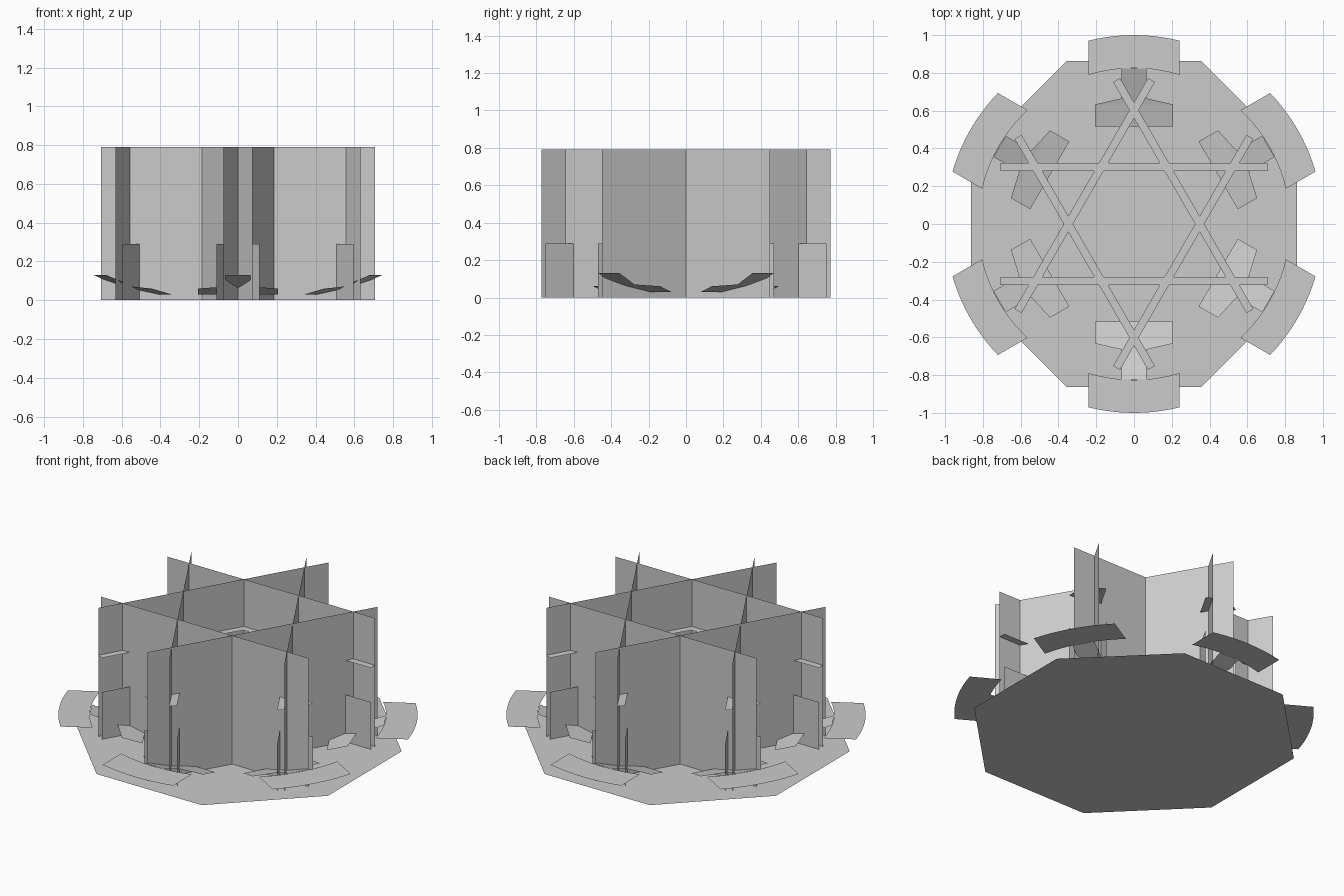
import bpy
import math
from mathutils import Matrix, Vector

cube = bpy.data.objects.get("Cube")
if cube:
    bpy.data.objects.remove(cube, do_unlink=True)

# Single plain grey finish
grey = bpy.data.materials.new("plain_grey")
grey.use_nodes = True
colour = (0.6, 0.6, 0.6, 1)
grey.diffuse_color = colour
grey.node_tree.nodes["Principled BSDF"].inputs["Base Color"].default_value = colour


def sheet(name, points, faces=None, angle=0):
    """Thin flat or folded sheet, turned about the upright axis."""
    turn = Matrix.Rotation(angle, 4, 'Z')
    mesh = bpy.data.meshes.new(name)
    mesh.from_pydata([turn @ Vector(p) for p in points], [],
                     faces or [range(len(points))])
    mesh.materials.append(grey)
    obj = bpy.data.objects.new(name, mesh)
    bpy.context.collection.objects.link(obj)
    return obj


# Octagonal floor
radius = 0.862 / math.cos(math.pi / 8)
sheet("floor", [(radius * math.cos((i + 0.5) * math.pi / 4),
                 radius * math.sin((i + 0.5) * math.pi / 4), 0) for i in range(8)])

HALF, OUTER, INNER = 0.706, 0.322, 0.28
TALL, SHORT, SHELF = 0.79, 0.29, 0.5


def upright(name, y, height, angle):
    sheet(name, [(-HALF, y, 0), (HALF, y, 0), (HALF, y, height), (-HALF, y, height)],
          angle=angle)


# Arc edge of a fender, concentric with the floor
def arc(r, half_width=0.24, steps=10):
    end = math.asin(half_width / r)
    angles = [end * (2 * i / steps - 1) for i in range(steps + 1)]
    return [(r * math.sin(a), r * math.cos(a), 0.13) for a in angles]


# Folded paddle: half width, distance out, height
rows = [(0.207, 0.515, 0.03), (0.207, 0.633, 0.06),
        (0.065, 0.665, 0.07), (0.065, 0.822, 0.13)]
paddle_points = [(s * w, y, z) for w, y, z in rows for s in (-1, 1)]
paddle_faces = [(i, i + 1, i + 3, i + 2) for i in (0, 2, 4)]

for k in range(6):
    angle = k * math.pi / 3
    # Star-shaped walls: tall outer sheet, low inner sheet and narrow shelf
    upright(f"tall_wall_{k}", OUTER, TALL, angle)
    upright(f"low_wall_{k}", INNER, SHORT, angle)
    sheet(f"wall_shelf_{k}", [(-HALF, INNER, SHELF), (HALF, INNER, SHELF),
                              (HALF, OUTER, SHELF), (-HALF, OUTER, SHELF)], angle=angle)
    # Paddle and curved fender at each star point
    sheet(f"paddle_{k}", paddle_points, paddle_faces, angle)
    sheet(f"fender_{k}", arc(0.825) + arc(1.0)[::-1], angle=angle)
